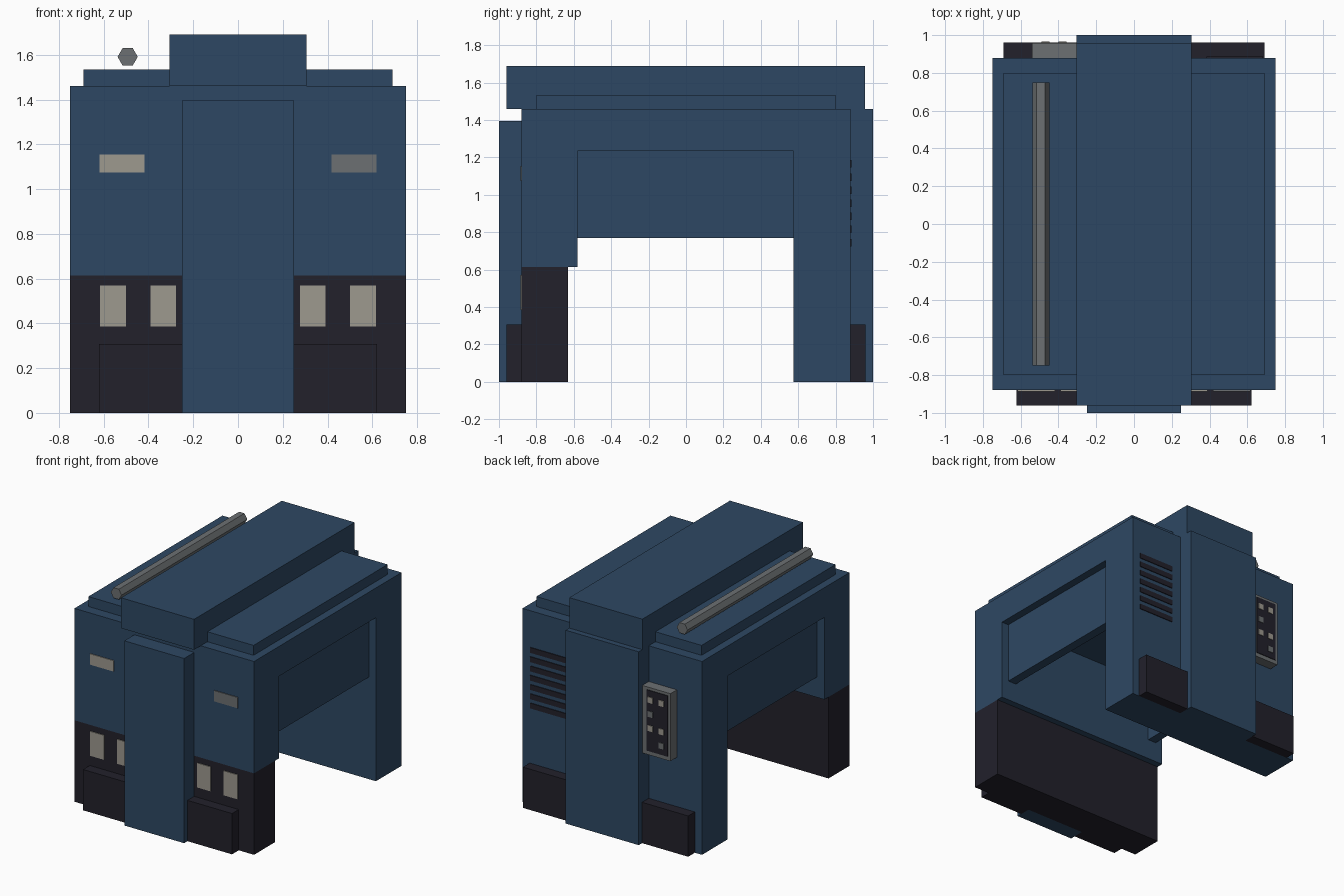
import bpy, bmesh, math

if "Cube" in bpy.data.objects:
    bpy.data.objects.remove(bpy.data.objects["Cube"])


def material(name, rgb):
    m = bpy.data.materials.new(name)
    m.diffuse_color = (*rgb, 1.0)
    m.use_nodes = True
    m.node_tree.nodes["Principled BSDF"].inputs["Base Color"].default_value = m.diffuse_color
    return m


BLUE = material("navy_blue", (0.027, 0.064, 0.125))
DARK = material("charcoal", (0.016, 0.015, 0.024))
BEIGE = material("warm_light_grey", (0.337, 0.319, 0.275))
GREY = material("mid_grey", (0.150, 0.162, 0.168))


def finish(name, bm, mat):
    bmesh.ops.recalc_face_normals(bm, faces=bm.faces)
    mesh = bpy.data.meshes.new(name)
    bm.to_mesh(mesh)
    bm.free()
    mesh.materials.append(mat)
    obj = bpy.data.objects.new(name, mesh)
    bpy.context.collection.objects.link(obj)
    return obj


def box(name, x, y, z, mat):
    """Box from three (min, max) ranges."""
    bm = bmesh.new()
    bmesh.ops.create_cube(bm, size=1.0)
    for v in bm.verts:
        v.co = [r[0] if c < 0 else r[1] for c, r in zip(v.co, (x, y, z))]
    return finish(name, bm, mat)


def extrude(name, profile, axis, lo, hi, mat):
    """Extrude a 2D profile along x (profile is y, z) or y (profile is x, z)."""
    bm = bmesh.new()
    place = (lambda a, b, t: (t, a, b)) if axis == "x" else (lambda a, b, t: (a, t, b))
    face = bm.faces.new([bm.verts.new(place(a, b, lo)) for a, b in profile])
    geo = bmesh.ops.extrude_face_region(bm, geom=[face])["geom"]
    d = place(0, 0, hi - lo)
    bmesh.ops.translate(bm, vec=d, verts=[g for g in geo if isinstance(g, bmesh.types.BMVert)])
    return finish(name, bm, mat)


# Arch-shaped body: front leg, roof and back leg
extrude("arch_body", [(-0.88, 0.615), (-0.58, 0.615), (-0.58, 1.235), (0.575, 1.235),
                      (0.575, 0), (0.88, 0), (0.88, 1.46), (-0.88, 1.46)],
        "x", -0.75, 0.75, BLUE)
box("front_lower_leg", (-0.75, 0.75), (-0.88, -0.63), (0, 0.615), DARK)

# Roof pieces and central pillars
box("roof_plate", (-0.69, 0.69), (-0.8, 0.8), (1.46, 1.535), BLUE)
box("roof_beam", (-0.305, 0.305), (-0.96, 0.957), (1.46, 1.69), BLUE)
box("front_pillar", (-0.25, 0.25), (-1.0, -0.88), (0, 1.395), BLUE)
box("back_pillar", (-0.305, 0.305), (0.88, 1.0), (0, 1.46), BLUE)

# Parts on both sides: recessed side panels, kick blocks, windows
for side, s in (("left", -1), ("right", 1)):
    def span(a, b):
        return tuple(sorted((s * a, s * b)))
    box(f"{side}_side_panel", span(0.62, 0.69), (-0.58, 0.575), (0.77, 1.235), BLUE)
    box(f"{side}_front_kick_block", span(0.25, 0.622), (-0.96, -0.88), (0, 0.308), DARK)
    box(f"{side}_back_kick_block", span(0.305, 0.69), (0.88, 0.96), (0, 0.308), DARK)
    box(f"{side}_outer_window", span(0.5, 0.617), (-0.886, -0.88), (0.385, 0.57), BEIGE)
    box(f"{side}_inner_window", span(0.278, 0.39), (-0.886, -0.88), (0.385, 0.57), BEIGE)
    box(f"{side}_front_label_plate", span(0.418, 0.618), (-0.886, -0.88), (1.073, 1.155),
        BEIGE if s < 0 else GREY)

# Hexagonal pole above the left roof
hexagon = [(-0.493 + 0.045 * math.cos(i * math.pi / 3),
            1.591 + 0.045 * math.sin(i * math.pi / 3)) for i in range(6)]
extrude("roof_pole", hexagon, "y", -0.75, 0.75, GREY)

# Vent slats on the back
for i in range(7):
    z = 1.165 - i * 0.07
    box(f"vent_slat_{i + 1}", (0.385, 0.682), (0.88, 0.886), (z - 0.02, z + 0.02), DARK)

# Control box on the back with a dark face and buttons
box("control_box", (-0.54, -0.305), (0.88, 0.957), (0.68, 1.19), GREY)
box("control_face", (-0.52, -0.345), (0.957, 0.962), (0.71, 1.17), DARK)
buttons = [(0, 0, BEIGE), (1, 0, BEIGE), (0, 1, GREY), (0, 2, BEIGE), (1, 2, BEIGE), (1, 3, GREY)]
for n, (col, row, mat) in enumerate(buttons):
    x, z = -0.378 - 0.09 * col, 1.1 - 0.107 * row
    box(f"button_{n + 1}", (x - 0.021, x + 0.021), (0.962, 0.967), (z - 0.022, z + 0.022), mat)
